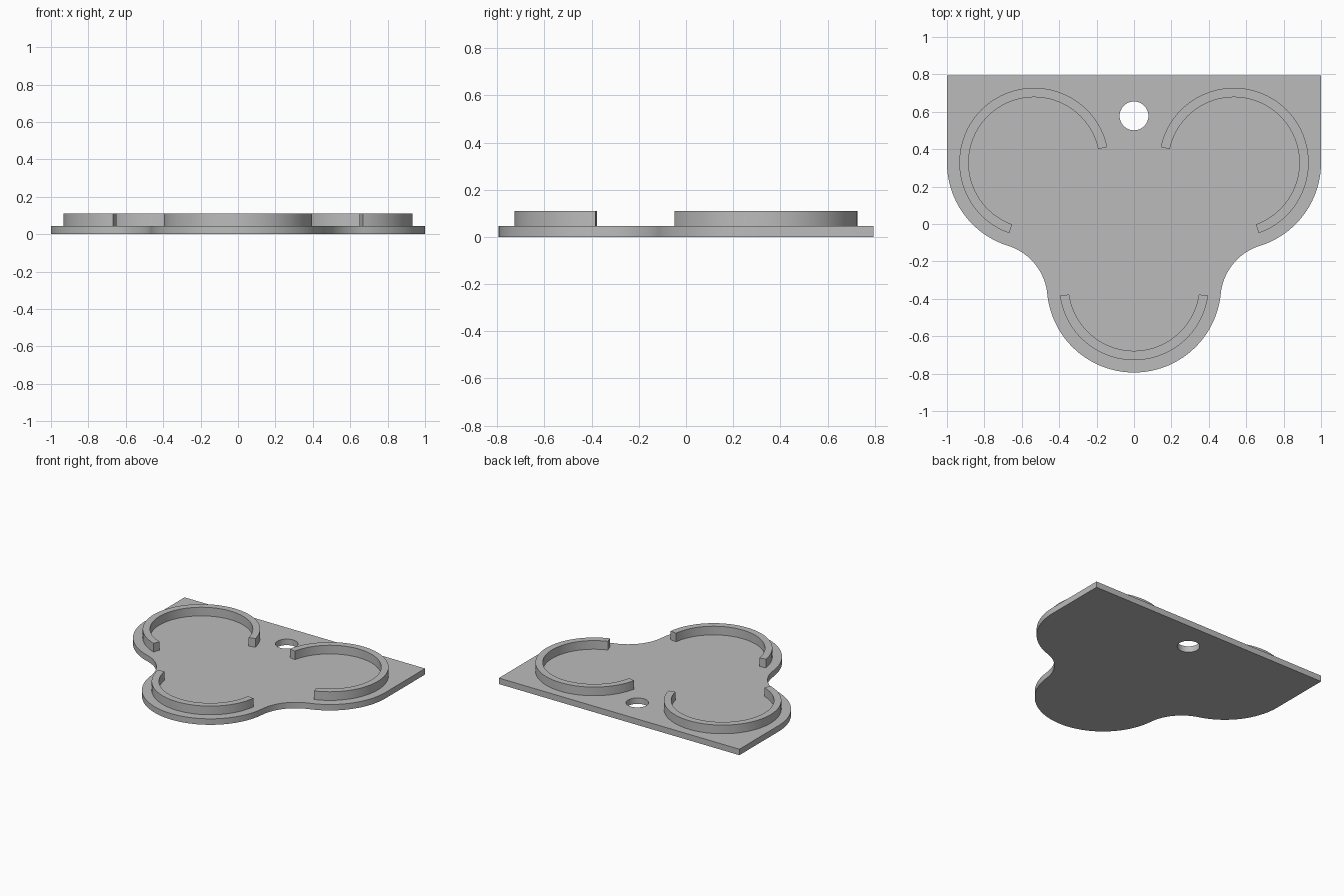
import bpy, bmesh
from math import radians, atan2, cos, sin, sqrt, tau
from mathutils import Vector

cube = bpy.data.objects.get("Cube")
if cube:
    bpy.data.objects.remove(cube, do_unlink=True)

grey = bpy.data.materials.new("plain grey")
grey.use_nodes = True
colour = (0.5, 0.5, 0.5, 1)
grey.diffuse_color = colour
grey.node_tree.nodes["Principled BSDF"].inputs["Base Color"].default_value = colour

PLATE_TOP, RIM_TOP = 0.045, 0.11
LOBE_R, RIM_R, RIM_INNER, FILLET_R = 0.466, 0.40, 0.35, 0.30
FRONT = Vector((0, -0.328))
SIDE = Vector((0.534, 0.328))


def arc(centre, radius, start, end, steps):
    angles = [start + (end - start) * i / steps for i in range(steps + 1)]
    return [centre + radius * Vector((cos(a), sin(a))) for a in angles]


def heading(a, b):
    return atan2(b.y - a.y, b.x - a.x)


def extruded(name, loops, bottom, top):
    """Solid from closed outlines; later outlines inside the first are holes."""
    bm = bmesh.new()
    edges = []
    for loop in loops:
        verts = [bm.verts.new((p.x, p.y, bottom)) for p in loop]
        edges += [bm.edges.new((verts[i - 1], verts[i])) for i in range(len(verts))]
    bmesh.ops.triangle_fill(bm, use_beauty=True, use_dissolve=False, edges=edges)
    raised = bmesh.ops.extrude_face_region(bm, geom=bm.faces[:], use_keep_orig=True)
    for item in raised["geom"]:
        if isinstance(item, bmesh.types.BMVert):
            item.co.z = top
    bmesh.ops.recalc_face_normals(bm, faces=bm.faces[:])
    mesh = bpy.data.meshes.new(name)
    bm.to_mesh(mesh)
    bm.free()
    mesh.materials.append(grey)
    obj = bpy.data.objects.new(name, mesh)
    bpy.context.collection.objects.link(obj)
    bpy.ops.object.select_all(action="DESELECT")
    obj.select_set(True)
    bpy.context.view_layer.objects.active = obj
    bpy.ops.object.shade_smooth_by_angle(angle=radians(30))
    return obj


# Centre of the concave fillet tangent to the front and side lobes
gap = SIDE - FRONT
outward = Vector((gap.y, -gap.x)).normalized()
reach = sqrt((LOBE_R + FILLET_R) ** 2 - (gap.length / 2) ** 2)
fillet = (SIDE + FRONT) / 2 + outward * reach

# Base plate: half outline, mirrored, with a hanging hole
half = arc(FRONT, LOBE_R, radians(-90), heading(FRONT, fillet), 32)
half += arc(fillet, FILLET_R, heading(fillet, FRONT), heading(fillet, SIDE), 24)[1:]
half += arc(SIDE, LOBE_R, heading(SIDE, fillet), 0, 28)[1:]
half.append(Vector((1, 0.794)))
outline = half + [Vector((-p.x, p.y)) for p in reversed(half[1:])]
hole = arc(Vector((0, 0.578)), 0.077, 0, tau, 48)[:-1]
extruded("base_plate", [outline, hole], 0, PLATE_TOP)


# Raised open rims, one per lobe
def rim(name, centre, start, end):
    a, b = radians(start), radians(end)
    loop = arc(centre, RIM_R, a, b, 64) + arc(centre, RIM_INNER, b, a, 64)
    extruded(name, [loop], PLATE_TOP - 0.005, RIM_TOP)


rim("front_rim", FRONT, 188, 352)
rim("left_rim", SIDE, -70.5, 168)
rim("right_rim", Vector((-SIDE.x, SIDE.y)), 12, 250.5)
